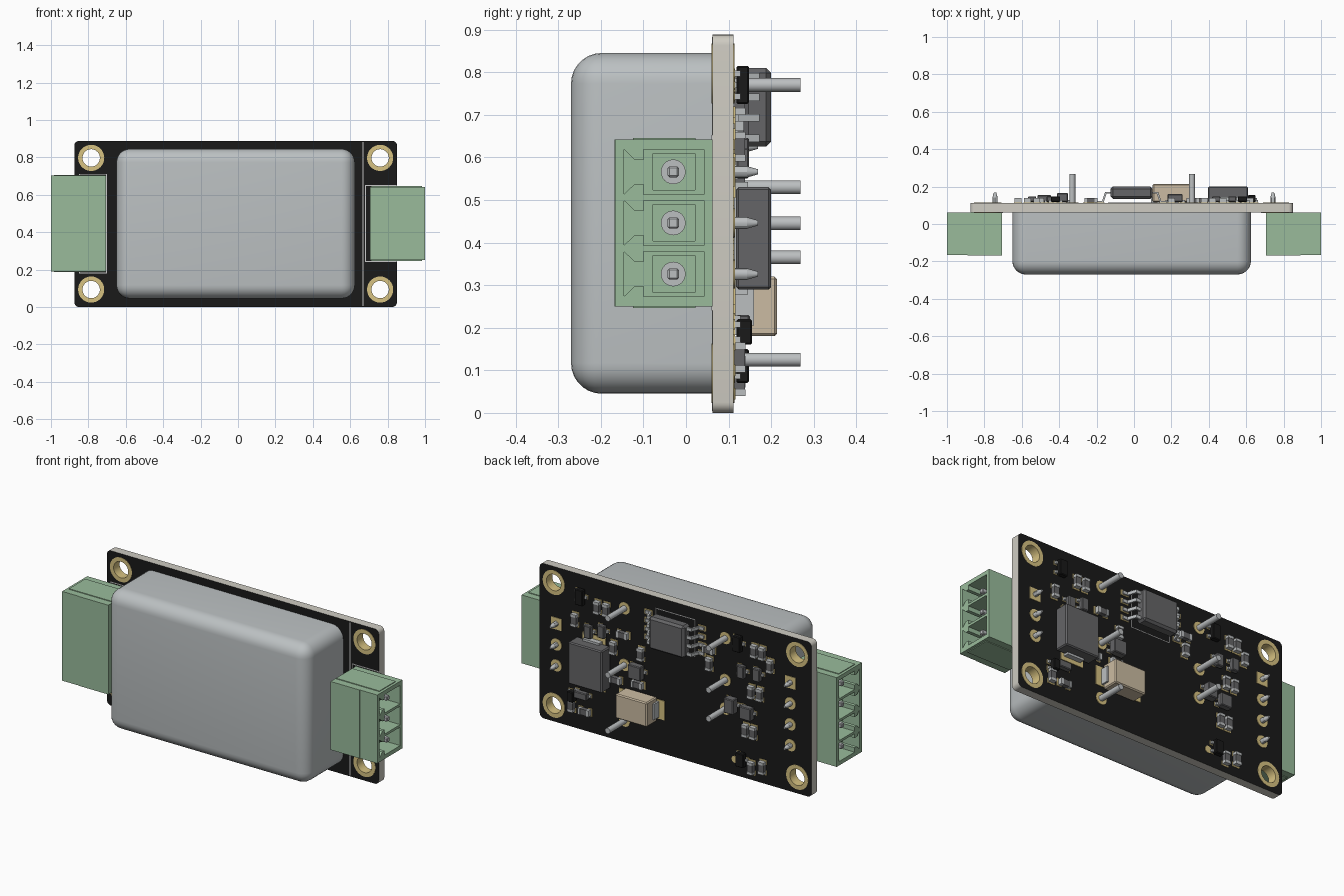
import bpy, bmesh
from math import sin, cos, pi, radians
from mathutils import Matrix, Vector

if "Cube" in bpy.data.objects:
    bpy.data.objects.remove(bpy.data.objects["Cube"])


def mat(name, r, g, b):
    m = bpy.data.materials.new(name)
    m.diffuse_color = (r, g, b, 1)
    m.use_nodes = True
    m.node_tree.nodes["Principled BSDF"].inputs["Base Color"].default_value = m.diffuse_color
    return m


BLACK = mat("black_mask", .01, .01, .01)
EDGE = mat("board_edge", .62, .60, .54)
GOLD = mat("gold", .68, .54, .22)
GREEN = mat("green_plastic", .32, .50, .33)
DARK = mat("dark_grey", .13, .13, .135)
TAN = mat("tan", .60, .50, .36)
WHITE = mat("silk_white", .8, .8, .8)
SILVER = mat("silver", .5, .52, .53)
B0, B1 = .062, .112          # board front and back planes in y
AXES = {'x': Matrix(((0, 0, 1, 0), (1, 0, 0, 0), (0, 1, 0, 0), (0, 0, 0, 1))),
        'y': Matrix.Rotation(pi / 2, 4, 'X'), 'z': Matrix()}


def finish(name, bm, material=None):
    me = bpy.data.meshes.new(name)
    bmesh.ops.recalc_face_normals(bm, faces=bm.faces)
    bm.to_mesh(me)
    bm.free()
    ob = bpy.data.objects.new(name, me)
    bpy.context.collection.objects.link(ob)
    if material:
        me.materials.append(material)
    return ob


def boxes(name, items, material=None, bevel=0, seg=1):
    """One mesh of boxes given as (x0, x1, y0, y1, z0, z1)."""
    bm = bmesh.new()
    for x0, x1, y0, y1, z0, z1 in items:
        m = Matrix.Translation(((x0 + x1) / 2, (y0 + y1) / 2, (z0 + z1) / 2)) @ \
            Matrix.Diagonal((abs(x1 - x0), abs(y1 - y0), abs(z1 - z0), 1))
        bmesh.ops.create_cube(bm, size=1, matrix=m)
    if bevel:
        bmesh.ops.bevel(bm, geom=bm.edges[:], offset=bevel, segments=seg, affect='EDGES', profile=.5)
    return finish(name, bm, material)


def rods(name, items, axis, material=None, sides=24):
    """One mesh of rods given as (centre, length, radius low, radius high)."""
    bm = bmesh.new()
    rot = Matrix.Rotation(-pi / 2, 4, 'X') if axis == 'y' else Matrix.Rotation(pi / 2, 4, 'Y')
    for c, length, r1, r2 in items:
        bmesh.ops.create_cone(bm, cap_ends=True, segments=sides, radius1=r1, radius2=r2,
                              depth=length, matrix=Matrix.Translation(c) @ rot)
    return finish(name, bm, material)


def plate(name, loops, axis, lo, hi, material=None):
    """Flat profile with holes, extruded from lo to hi along the axis."""
    cu = bpy.data.curves.new(name, 'CURVE')
    cu.dimensions, cu.fill_mode, cu.extrude = '2D', 'BOTH', (hi - lo) / 2
    for pts in loops:
        sp = cu.splines.new('POLY')
        sp.points.add(len(pts) - 1)
        for p, q in zip(sp.points, pts):
            p.co = (q[0], q[1], 0, 1)
        sp.use_cyclic_u = True
    tmp = bpy.data.objects.new(name + "_tmp", cu)
    bpy.context.collection.objects.link(tmp)
    me = bpy.data.meshes.new_from_object(tmp.evaluated_get(bpy.context.evaluated_depsgraph_get()))
    bm = bmesh.new()
    bm.from_mesh(me)
    bpy.data.objects.remove(tmp)
    bmesh.ops.remove_doubles(bm, verts=bm.verts, dist=1e-5)
    shift = Vector([(lo + hi) / 2 if a == axis else 0 for a in 'xyz'])
    bm.transform(Matrix.Translation(shift) @ AXES[axis])
    return finish(name, bm, material)


def circle(cx, cz, r, n=32):
    return [(cx + r * cos(2 * pi * i / n), cz + r * sin(2 * pi * i / n)) for i in range(n)]


def rect(a0, a1, b0, b1):
    return [(a0, b0), (a1, b0), (a1, b1), (a0, b1)]


def rounded(a0, a1, b0, b1, r, n=6):
    pts = []
    for k, (a, b) in enumerate(((a1 - r, b1 - r), (a0 + r, b1 - r), (a0 + r, b0 + r), (a1 - r, b0 + r))):
        pts += [(a + r * cos(pi / 2 * (k + i / n)), b + r * sin(pi / 2 * (k + i / n))) for i in range(n + 1)]
    return pts


# Circuit board with mounting holes, black faces and pale edges
holes = [(x, z) for x in (-.785, .76) for z in (.093, .797)]
board = plate("circuit_board", [rounded(-.875, .85, 0, .888, .025)] + [circle(x, z, .047) for x, z in holes],
              'y', B0, B1, EDGE)
board.data.materials.append(BLACK)
for f in board.data.polygons:
    f.material_index = int(abs(f.normal.y) > .9)
for i, (x, z) in enumerate(holes):
    plate(f"mount_ring_{i}", [circle(x, z, .07), circle(x, z, .0465)], 'y', B0 - .002, B1 + .002, GOLD)

# Large converter module on the front, rounded except where it meets the board
bm = bmesh.new()
bmesh.ops.create_cube(bm, size=1, matrix=Matrix.Translation((-.0125, -.104, .445)) @
                      Matrix.Diagonal((1.275, .332, .80, 1)))
bmesh.ops.bevel(bm, geom=[e for e in bm.edges if min(v.co.y for v in e.verts) < 0],
                offset=.072, segments=7, affect='EDGES', profile=.5)
finish("converter_module", bm, mat("module_grey", .50, .53, .54))
pins = [(.31, .77), (.31, .445), (.31, .125), (-.33, .77), (-.33, .53), (-.33, .365)]
rods("module_pins", [((x, .182, z), .173, .016, .016) for x, z in pins], 'y', SILVER)
for i, (x, z) in enumerate(pins):
    plate(f"module_pin_pad_{i}", [circle(x, z, .034, 24), circle(x, z, .015, 24)], 'y', B1, B1 + .003, GOLD)


# Pluggable terminal headers: s is the side, n the number of poles
def header(name, s, n):
    zc, pitch = .446, .12
    h = n * pitch / 2 + .016
    zs = [zc + (i - (n - 1) / 2) * pitch for i in range(n)]

    def span(a, b):
        return sorted((s * a, s * b))

    outer = rect(-.166, B0, zc - h, zc + h)
    mouth = [[(-.146, z + .053), (-.12, z + .028), (-.10, z + .028), (-.10, z + .053), (.042, z + .053),
              (.042, z - .053), (-.10, z - .053), (-.10, z - .028), (-.12, z - .028), (-.146, z - .053)] for z in zs]
    boxes(name + "_base", [(*span(.705, .79), -.168, B0, zc - h, zc + h)], GREEN)
    plate(name + "_inner", [rect(-.168, B0, zc - h, zc + h)] + [rect(-.078, .021, z - .043, z + .043) for z in zs],
          'x', *span(.79, .89), GREEN)
    plate(name + "_mouth", [outer] + mouth, 'x', *span(.89, 1), GREEN)
    boxes(name + "_ribs", [(*span(.71, .985), -.125, .022, zc + k * h - .004, zc + k * h + .004)
                           for k in (-1, 1)], GREEN)
    rods(name + "_collars", [((s * .82, -.03, z), .08, .029, .029) for z in zs], 'x', SILVER)
    boxes(name + "_contacts", [(*span(.8, .975), -.043, -.017, z - .013, z + .013) for z in zs], SILVER, .004)
    # solder tails on the back
    rods(name + "_tails", [((s * .743, .125, z), .036, .014, .014) for z in zs] +
         [((s * .743, .155, z), .028, .014, .006) for z in zs], 'y', SILVER, 12)
    for i, z in enumerate(zs):
        pad = rect(s * .743 - .034, s * .743 + .034, z - .034, z + .034) if i == n - 1 else circle(s * .743, z, .034, 24)
        plate(f"{name}_pad_{i}", [pad], 'y', B1, B1 + .003, GOLD)
    # printed outline on the front
    x0, x1 = span(.68 if s > 0 else .70, .85)
    plate(name + "_outline", [rect(x0, x1, zc - h - .01, zc + h + .01),
                              rect(x0 + .005, x1 - .005, zc - h - .005, zc + h + .005)], 'y', B0 - .002, B0, WHITE)


header("three_pole_header", 1, 3)
header("four_pole_header", -1, 4)
boxes("front_print_line", [(.666, .67, B0 - .001, B0, .005, .883)], WHITE)

# Eight-lead isolator chip with bent leads
boxes("isolator_chip", [(-.125, .10, .135, .20, .625, .81)], DARK, .012)
for s in (-1, 1):
    path = [(.10, .172), (.142, .172), (.158, .124), (.185, .124), (.185, .115), (.15, .115), (.134, .162), (.10, .162)]
    for i in range(4):
        z = .645 + i * .048
        plate(f"isolator_lead_{s}_{i}", [[(-.0125 + s * x, y) for x, y in path]], 'z', z - .009, z + .009, SILVER)
boxes("isolator_pads", [(-.0125 + s * .145, -.0125 + s * .195, B1, B1 + .004, z - .015, z + .015)
                        for s in (-1, 1) for z in (.645, .693, .741, .789)], GOLD)
plate("isolator_outline", [rect(-.138, .113, .61, .825), rect(-.134, .109, .614, .821)], 'y', B1, B1 + .002, WHITE)

# Power inductor and tan capacitor
boxes("inductor", [(.395, .61, .117, .20, .29, .53)], DARK, .006)
boxes("inductor_ends", [(.45, .555, .113, .145, .278, .542)], SILVER)
boxes("inductor_pads", [(.43, .575, B1, B1 + .004, z - .03, z + .03) for z in (.285, .535)], GOLD)
boxes("tan_capacitor", [(.10, .30, .118, .214, .18, .32)], TAN, .006)
boxes("capacitor_ends", [(.09, .31, .113, .16, .205, .295)], SILVER)
boxes("capacitor_pads", [(x - .035, x + .035, B1, B1 + .004, .195, .305) for x in (.09, .31)], GOLD)

# Small two-terminal chips on the back: upright ones, then sideways ones
upright = [(.476, .735), (.42, .735), (.62, .625), (.375, .53), (-.52, .75), (-.57, .75), (-.62, .69), (-.233, .60),
           (-.50, .51), (-.555, .51), (-.464, .28), (-.514, .28), (-.50, .075), (-.57, .095), (.64, .13), (.20, .54)]
sideways = [(.315, .62), (.36, .35), (.557, .115), (.22, .36), (-.23, .68)]
body, ends, pads = [], [], []
for flat, group in ((0, upright), (1, sideways)):
    for x, z in group:
        def part(a0, a1, w, y0, y1):
            return (x + a0, x + a1, y0, y1, z - w, z + w) if flat else (x - w, x + w, y0, y1, z + a0, z + a1)
        body.append(part(-.022, .022, .017, B1 + .002, .138))
        for k in (-1, 1):
            ends.append(part(*sorted((k * .02, k * .035)), .018, B1 + .002, .14))
            pads.append(part(*sorted((k * .016, k * .043)), .022, B1, B1 + .004))
boxes("chip_bodies", body, DARK)
boxes("chip_ends", ends, SILVER)
boxes("chip_pads", pads, GOLD)

# Three-lead transistors and small regulators: x, z, half width, half height, top
grey = [(.526, .586, .022, .036, .148), (.44, .61, .022, .036, .148), (.22, .44, .04, .04, .16),
        (.57, .21, .04, .02, .15), (-.445, .616, .022, .036, .148), (-.545, .625, .022, .036, .148),
        (-.383, .41, .03, .042, .165), (-.48, .39, .036, .036, .155)]
black = [(.58, .77, .025, .045, .148), (-.42, .77, .025, .045, .148), (-.44, .11, .025, .04, .148),
         (.63, .19, .02, .03, .155)]
for name, group, m in (("grey", grey, DARK), ("black", black, BLACK)):
    boxes(f"{name}_transistors", [(x - w, x + w, B1 + .006, t, z - h, z + h) for x, z, w, h, t in group], m, .004)
    legs = [(x + k * w, z + d * h * .6) for x, z, w, h, t in group for k, d in ((1, -1), (1, 1), (-1, 0))]
    boxes(f"{name}_transistor_legs", [(x - .012, x + .012, B1 + .003, .128, z - .007, z + .007) for x, z in legs], SILVER)
    boxes(f"{name}_transistor_pads", [(x - .015, x + .015, B1, B1 + .003, z - .012, z + .012) for x, z in legs], GOLD)
plate("test_point", [circle(-.39, .09, .02, 24)], 'y', B1, B1 + .003, GOLD)

# Smooth the round parts, keep the edges
bpy.ops.object.select_all(action='SELECT')
bpy.context.view_layer.objects.active = board
bpy.ops.object.shade_smooth_by_angle(angle=radians(30))
